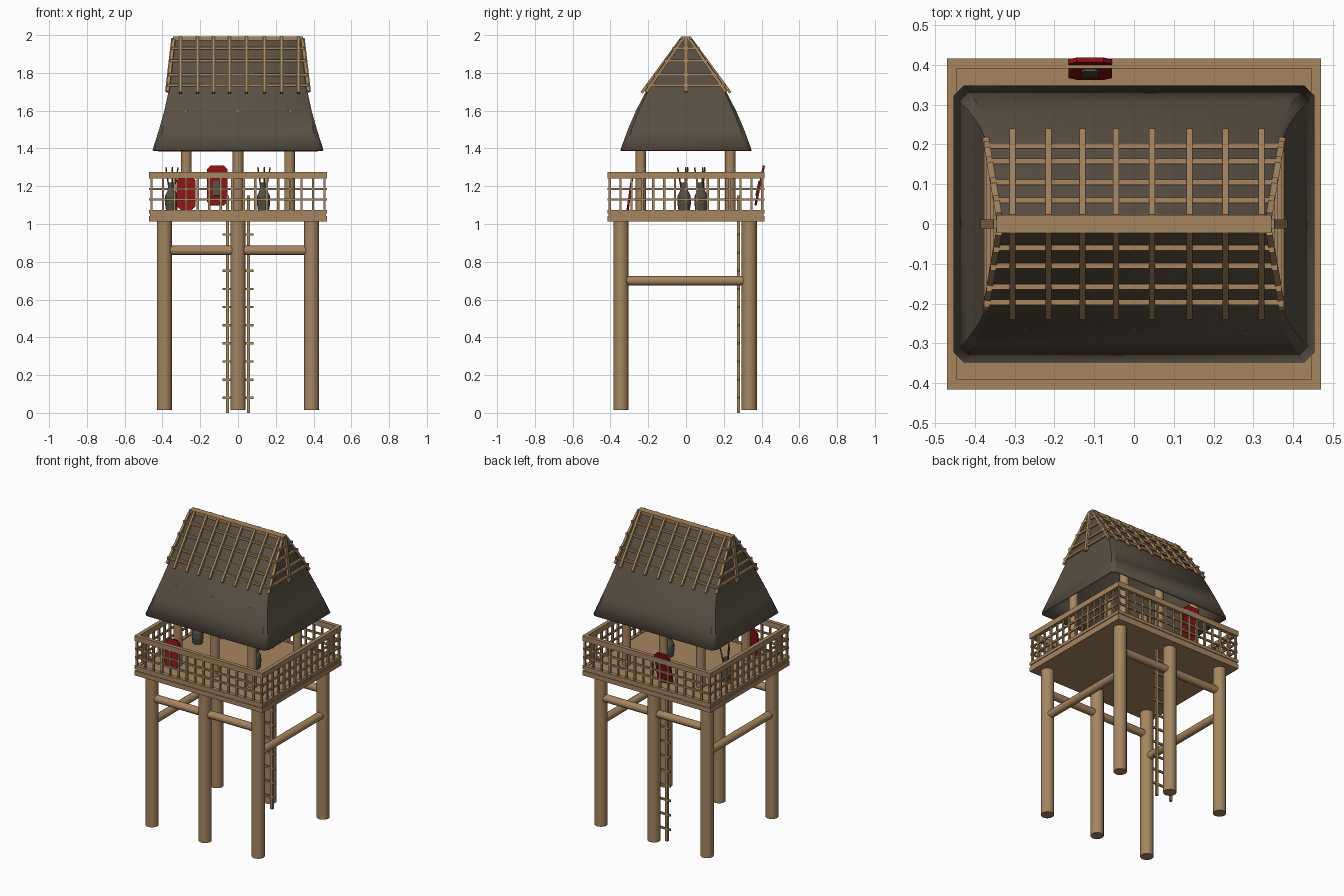
import bpy, bmesh, math
from mathutils import Vector, Matrix

if "Cube" in bpy.data.objects:
    bpy.data.objects.remove(bpy.data.objects["Cube"])

def material(name, rgb):
    m = bpy.data.materials.new(name)
    m.diffuse_color = (*rgb, 1)
    m.use_nodes = True
    m.node_tree.nodes["Principled BSDF"].inputs["Base Color"].default_value = m.diffuse_color
    return m

WOOD = material("wood", (0.38, 0.24, 0.117))
THATCH = material("dark_thatch", (0.10, 0.08, 0.058))
RED = material("red_paint", (0.27, 0.006, 0.008))
GREY = material("dark_grey", (0.085, 0.078, 0.062))

def finish(name, bm, mat, smooth=False):
    bmesh.ops.recalc_face_normals(bm, faces=bm.faces[:])
    me = bpy.data.meshes.new(name)
    bm.to_mesh(me)
    bm.free()
    me.materials.append(mat)
    ob = bpy.data.objects.new(name, me)
    bpy.context.collection.objects.link(ob)
    if smooth:
        bpy.context.view_layer.objects.active = ob
        ob.select_set(True)
        bpy.ops.object.shade_smooth_by_angle(angle=math.radians(40))
        ob.select_set(False)
    return ob

def box(bm, lo, hi):
    lo, hi = Vector(lo), Vector(hi)
    bmesh.ops.create_cube(bm, size=1, matrix=Matrix.Translation((lo + hi) / 2)
                          @ Matrix.Diagonal((*(hi - lo), 1)))

def along(p, q):
    p, q = Vector(p), Vector(q)
    rot = (q - p).to_track_quat('Z', 'Y').to_matrix().to_4x4()
    return Matrix.Translation((p + q) / 2) @ rot, (q - p).length

def bar(bm, p, q, w=0.014, t=0.014):
    m, l = along(p, q)
    bmesh.ops.create_cube(bm, size=1, matrix=m @ Matrix.Diagonal((w, t, l, 1)))

def rod(bm, p, q, r, n=16):
    m, l = along(p, q)
    bmesh.ops.create_cone(bm, cap_ends=True, segments=n, radius1=r, radius2=r, depth=l, matrix=m)

# legs and their cross braces
legs, braces = bmesh.new(), bmesh.new()
for y in (-0.345, 0.335):
    for x in (-0.39, 0, 0.39):
        rod(legs, (x, y, 0.015), (x, y, 1.03), 0.04, 20)
    for s in (-1, 1):
        rod(braces, (s * 0.02, y, 0.86), (s * 0.37, y, 0.86), 0.025)
for x in (-0.39, 0.39):
    rod(braces, (x, -0.33, 0.70), (x, 0.32, 0.70), 0.025)
finish("legs", legs, WOOD, True)
finish("leg_braces", braces, WOOD, True)

# ladder on the inside of the back middle leg
bm = bmesh.new()
for x in (-0.055, 0.055):
    bar(bm, (x, 0.278, 0), (x, 0.278, 1.15), 0.016, 0.016)
for i in range(10):
    z = 0.08 + 0.096 * i
    bar(bm, (-0.082, 0.278, z), (0.082, 0.278, z), 0.012, 0.012)
finish("ladder", bm, WOOD)

# deck
X, Y = 0.47, 0.416
bm = bmesh.new()
box(bm, (-X, -Y, 1.012), (X, Y, 1.042))
box(bm, (-X + 0.005, -Y + 0.005, 1.042), (X - 0.005, Y - 0.005, 1.07))
finish("deck", bm, WOOD)

# railing: top rail, two thin rails and slats on every side
bm = bmesh.new()
W = 0.025
for s in (-1, 1):
    for z0, z1 in ((1.24, 1.275), (1.055, 1.075)):
        a, b = sorted((s * Y, s * (Y - W)))
        box(bm, (-X, a, z0), (X, b, z1))
        a, b = sorted((s * X, s * (X - W)))
        box(bm, (a, -Y + W, z0), (b, Y - W, z1))
    yc, xc = s * (Y - 0.012), s * (X - 0.012)
    for z in (1.13, 1.185):
        bar(bm, (-X, yc, z), (X, yc, z), 0.011, 0.011)
        bar(bm, (xc, -Y, z), (xc, Y, z), 0.011, 0.011)
    for i in range(16):
        x = -xc + 2 * xc * i / 15
        bar(bm, (x, yc, 1.06), (x, yc, 1.25), 0.012, 0.012)
    for i in range(1, 14):
        y = -yc + 2 * yc * i / 14
        bar(bm, (xc, y, 1.06), (xc, y, 1.25), 0.012, 0.012)
finish("railing", bm, WOOD)

# roof posts
bm = bmesh.new()
for x in (-0.273, 0, 0.273):
    for y in (-0.24, 0.235):
        rod(bm, (x, y, 1.06), (x, y, 1.6), 0.028)
finish("roof_posts", bm, WOOD, True)

# thatched roof shell: stacked rectangles with cut corners
bm = bmesh.new()
rings = []
for z, hx, hy, c in ((1.39, .453, .348, .025), (1.5, .418, .308, .02), (1.6, .39, .265, .015),
                     (1.7, .368, .213, .01), (1.975, .335, .02, .005)):
    pts = [(hx, -hy + c), (hx, hy - c), (hx - c, hy), (-hx + c, hy),
           (-hx, hy - c), (-hx, -hy + c), (-hx + c, -hy), (hx - c, -hy)]
    rings.append([bm.verts.new((x, y, z)) for x, y in pts])
for a, b in zip(rings, rings[1:]):
    for i in range(8):
        j = (i + 1) % 8
        bm.faces.new((a[i], a[j], b[j], b[i]))
cap = bm.faces.new(rings[-1])
roof = finish("thatch_roof", bm, THATCH, True)
mod = roof.modifiers.new("thickness", 'SOLIDIFY')
mod.thickness = 0.012
mod.offset = -1

# roof lattice on both slopes and both gable ends
def slope_y(z):
    return 0.213 - (z - 1.7) * 0.193 / 0.275

def gable_x(z):
    return 0.368 - (z - 1.7) * 0.033 / 0.275

levels = (1.735, 1.79, 1.865, 1.93)
bm = bmesh.new()
for s in (-1, 1):
    for z in levels:
        y, x = slope_y(z) + 0.008, gable_x(z) + 0.012
        bar(bm, (-x, s * y, z), (x, s * y, z))
        bar(bm, (s * (x - 0.006), -y - 0.012, z), (s * (x - 0.006), y + 0.012, z))
    for x in (-.305, -.215, -.13, -.045, .045, .14, .23, .32):
        bar(bm, (x, s * (slope_y(1.695) + 0.018), 1.695), (x, s * 0.018, 1.99), 0.015, 0.015)
    # gable centre post and sloping edge pieces
    bar(bm, (s * 0.378, 0, 1.7), (s * 0.345, 0, 1.985), 0.022, 0.016)
    for t in (-1, 1):
        bar(bm, (s * (gable_x(1.7) + 0.004), t * 0.212, 1.7),
            (s * (gable_x(1.97) + 0.004), t * 0.022, 1.975), 0.016, 0.016)
finish("roof_lattice", bm, WOOD)

# ridge beam
bm = bmesh.new()
box(bm, (-0.345, -0.022, 1.968), (0.345, 0.022, 1.993))
finish("ridge_beam", bm, WOOD)

# leaning shields with cut corners
def panel(bm, w, h, c, t):
    pts = [(w - c, 0), (w, c), (w, h - c), (w - c, h), (c - w, h), (-w, h - c), (-w, c), (c - w, 0)]
    f = bm.faces.new([bm.verts.new((x, 0, z)) for x, z in pts])
    r = bmesh.ops.extrude_face_region(bm, geom=[f])
    bmesh.ops.translate(bm, vec=(0, t, 0), verts=[v for v in r["geom"] if isinstance(v, bmesh.types.BMVert)])

def shield(name, loc, tilt, half, height):
    for part, args, off, mat in ((name, (half, height, 0.022, 0.012), (0, 0, 0), RED),
                                 (name + "_plate", (0.022, 0.08, 0.008, 0.006), (0, -0.006, 0.05), GREY)):
        if part.endswith("plate") and half < 0.053:
            continue
        bm = bmesh.new()
        panel(bm, *args)
        bmesh.ops.translate(bm, vec=off, verts=bm.verts[:])
        ob = finish(part, bm, mat)
        ob.location = loc
        ob.rotation_euler.x = tilt

shield("front_shield", (-0.275, -0.315, 1.075), math.radians(-8), 0.05, 0.18)
shield("back_shield", (-0.11, 0.362, 1.10), math.radians(-12), 0.055, 0.215)

# jars holding thin sticks
for i, (x, y) in enumerate(((-0.352, 0.08), (0.135, -0.01))):
    bm = bmesh.new()
    prof = ((0.03, 1.07), (0.036, 1.11), (0.034, 1.15), (0.02, 1.18), (0.017, 1.22))
    for (r0, z0), (r1, z1) in zip(prof, prof[1:]):
        bmesh.ops.create_cone(bm, cap_ends=True, segments=14, radius1=r0, radius2=r1,
                              depth=z1 - z0, matrix=Matrix.Translation((x, y, (z0 + z1) / 2)))
    for dx, dy in ((-0.03, 0.01), (0.035, 0.02), (0.005, -0.035)):
        rod(bm, (x, y, 1.1), (x + dx, y + dy, 1.3), 0.004, 6)
    finish("jar_with_sticks_%d" % (i + 1), bm, GREY, True)
